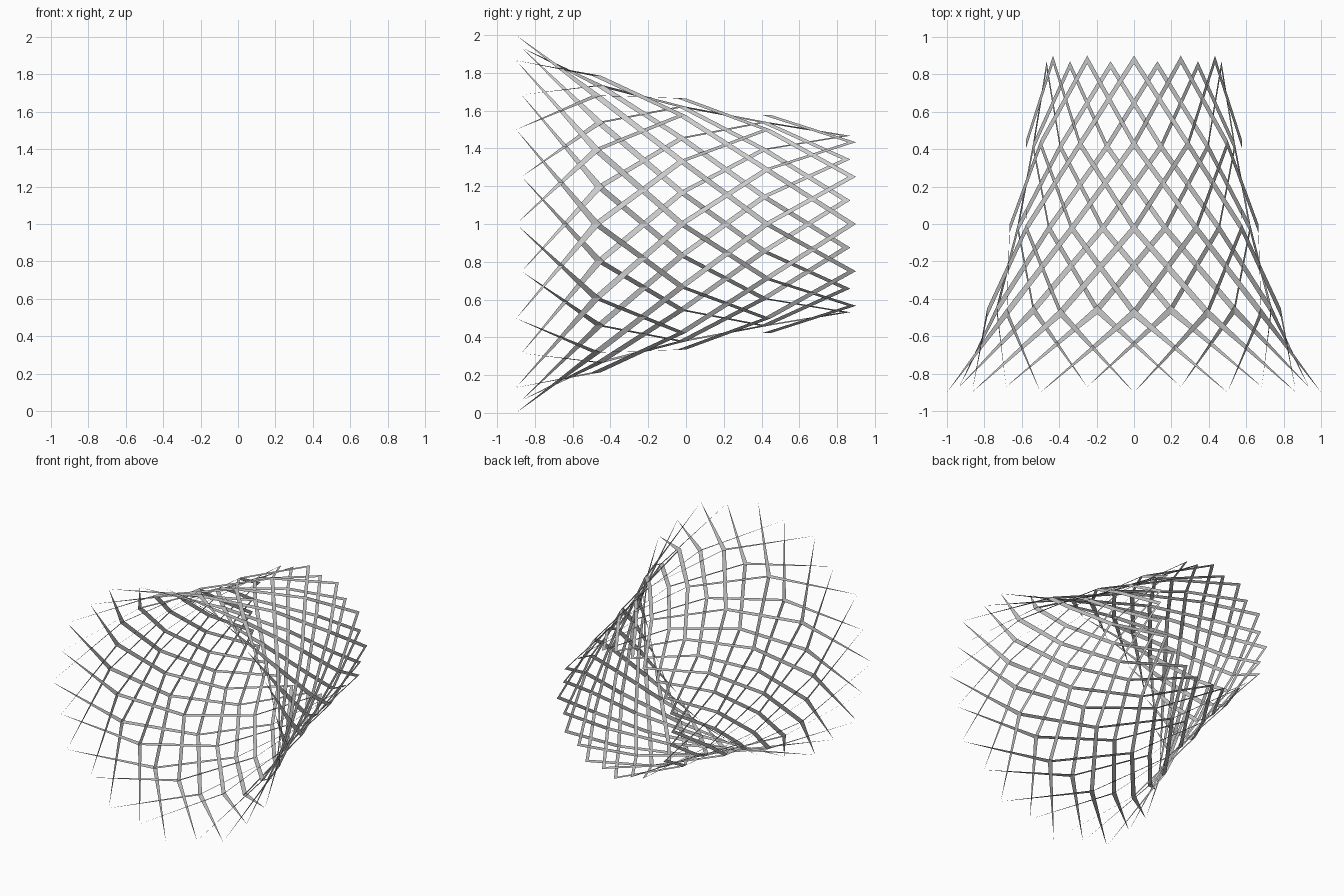
import bpy, bmesh
from math import sin, cos, radians

if "Cube" in bpy.data.objects:
    bpy.data.objects.remove(bpy.data.objects["Cube"])

# Flared lattice sleeve: flat ribbons, each extruded purely along y
RADII = [1.0, 0.785, 0.665, 0.577, 0.5]      # ring radii, front to back
WIDTH = [0.0, 0.048, 0.046, 0.045, 0.044]    # ribbon depth along y at each ring
TWIST = 30                                   # degrees turned per ring
CENTRE_Z = 1.0


def ribbon(bm, start, turn, scale):
    """One folded ribbon running from the wide mouth to the narrow end."""
    previous = None
    for i, (r, w) in enumerate(zip(RADII, WIDTH)):
        a = radians(start + turn * TWIST * i)
        x, z = scale * r * sin(a), CENTRE_Z + scale * r * cos(a)
        y = scale * 0.9 * (i / 2 - 1)
        edge = [bm.verts.new((x, y, z))]
        if w > 0:
            edge.append(bm.verts.new((x, y - scale * w, z)))
        if previous:
            bm.faces.new(previous + edge[::-1])
        previous = edge


def ribbon_family(name, offset, turn, scale):
    bm = bmesh.new()
    for k in range(12):
        ribbon(bm, offset + 30 * k, turn, scale)
    mesh = bpy.data.meshes.new(name)
    bm.to_mesh(mesh)
    bm.free()
    bpy.context.collection.objects.link(bpy.data.objects.new(name, mesh))


# Outer ribbons alternate with slightly smaller inner ones, winding both ways
for label, turn in (("clockwise", 1), ("counterclockwise", -1)):
    ribbon_family("outer_ribbons_" + label, 0, turn, 1.0)
    ribbon_family("inner_ribbons_" + label, 15, turn, 0.967)
